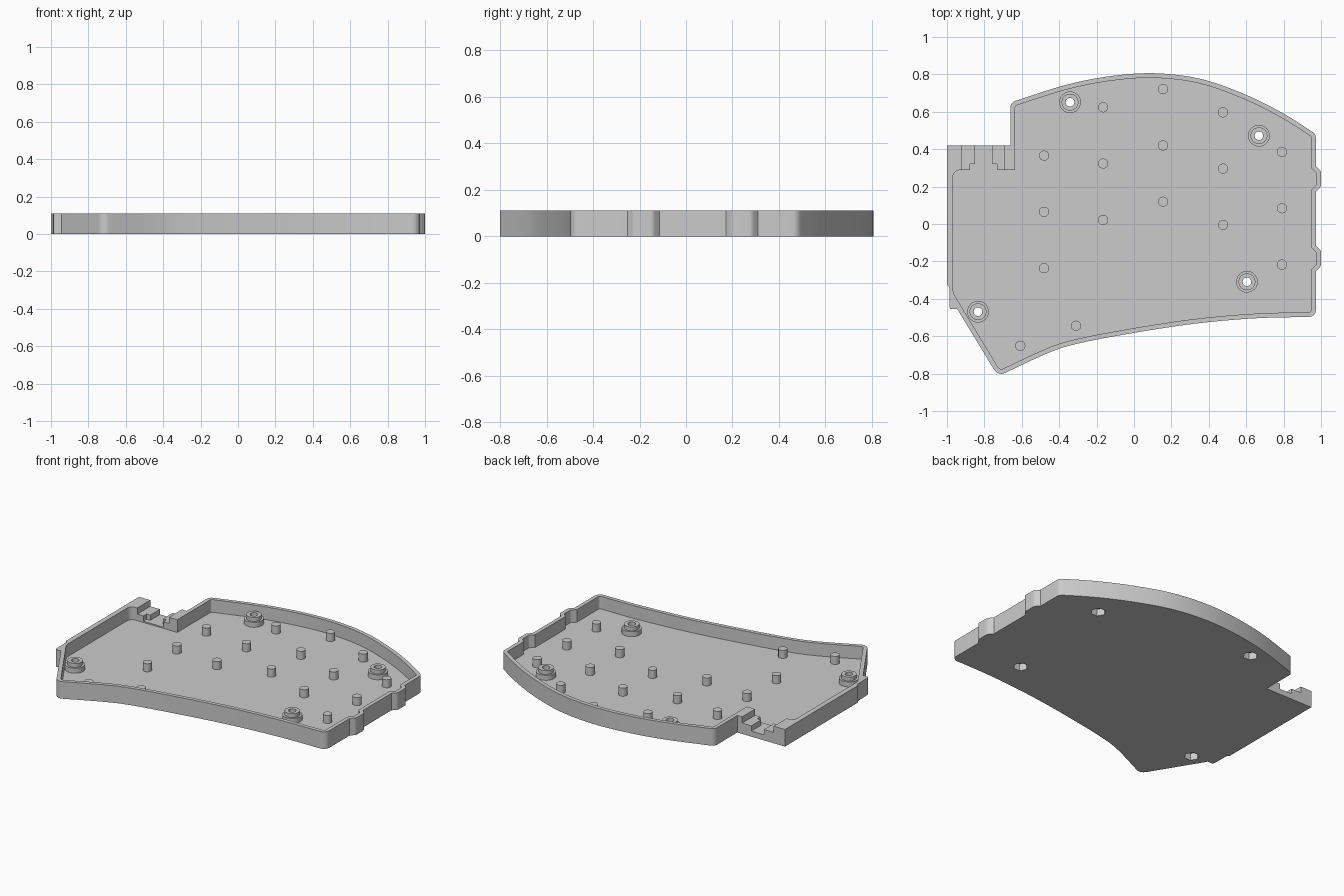
import bpy, bmesh, math
from mathutils import Vector

if "Cube" in bpy.data.objects:
    bpy.data.objects.remove(bpy.data.objects["Cube"])

HEIGHT, FLOOR, WALL = 0.11, 0.028, 0.025

grey = bpy.data.materials.new("plain_grey")
grey.use_nodes = True
grey.diffuse_color = (0.6, 0.6, 0.6, 1)
grey.node_tree.nodes["Principled BSDF"].inputs["Base Color"].default_value = (0.6, 0.6, 0.6, 1)


def spline(points, steps=5):
    """Smooth curve through the given points."""
    p = [Vector(q) for q in points]
    p = [2 * p[0] - p[1]] + p + [2 * p[-1] - p[-2]]
    out = []
    for a, b, c, d in zip(p, p[1:], p[2:], p[3:]):
        for i in range(steps):
            t = i / steps
            out.append(0.5 * (2 * b + (c - a) * t + (2 * a - 5 * b + 4 * c - d) * t * t
                              + (3 * b - a - 3 * c + d) * t ** 3))
    return out + [p[-2]]


def fillet(corners, steps=6):
    """Round each (x, y, radius) corner of a closed outline."""
    out = []
    for i, (x, y, r) in enumerate(corners):
        v = Vector((x, y))
        if not r:
            out.append(v)
            continue
        a = (Vector(corners[i - 1][:2]) - v).normalized()
        b = (Vector(corners[(i + 1) % len(corners)][:2]) - v).normalized()
        half = a.angle(b) / 2
        centre = v + (a + b).normalized() * r / math.sin(half)
        start = v + a * r / math.tan(half) - centre
        end = v + b * r / math.tan(half) - centre
        for k in range(steps + 1):
            t = k / steps
            out.append(centre + (start * (1 - t) + end * t).normalized() * r)
    return out


def inset(points, d):
    """Move a clockwise outline inwards by d."""
    out = []
    for i, v in enumerate(points):
        e1 = (v - points[i - 1]).normalized()
        e2 = (points[(i + 1) % len(points)] - v).normalized()
        n1, n2 = Vector((e1.y, -e1.x)), Vector((e2.y, -e2.x))
        out.append(v + (n1 + n2) * d / (1 + n1.dot(n2)))
    return out


def ring(bm, points, z):
    return [bm.verts.new((p[0], p[1], z)) for p in points]


def skin(bm, low, high):
    """Side faces between two matching rings."""
    for i in range(len(low)):
        bm.faces.new((low[i - 1], low[i], high[i], high[i - 1]))


def prism(bm, points, z0, z1):
    low, high = ring(bm, points, z0), ring(bm, points, z1)
    skin(bm, low, high)
    bm.faces.new(low)
    bm.faces.new(high)


def circle(centre, r, sides):
    return [(centre[0] + r * math.cos(math.tau * i / sides),
             centre[1] + r * math.sin(math.tau * i / sides)) for i in range(sides)]


def finish(name, bm):
    bmesh.ops.recalc_face_normals(bm, faces=bm.faces)
    mesh = bpy.data.meshes.new(name)
    bm.to_mesh(mesh)
    bm.free()
    mesh.materials.append(grey)
    obj = bpy.data.objects.new(name, mesh)
    bpy.context.collection.objects.link(obj)
    return obj


def solid(name, prisms):
    bm = bmesh.new()
    for points, z0, z1 in prisms:
        prism(bm, points, z0, z1)
    return finish(name, bm)


def combine(target, operation, prisms):
    tool = solid("tool", prisms)
    tool.hide_render = True
    mod = target.modifiers.new("combine", 'BOOLEAN')
    mod.object, mod.operation, mod.solver = tool, operation, 'EXACT'
    graph = bpy.context.evaluated_depsgraph_get()
    mesh = bpy.data.meshes.new_from_object(target.evaluated_get(graph))
    target.modifiers.clear()
    target.data = mesh
    bpy.data.objects.remove(tool)


# Shared edges: curved back, right side with two bumps, curved front, tail
back = spline([(-0.66, 0.65), (-0.37, 0.742), (-0.13, 0.79), (0.11, 0.806), (0.36, 0.775),
               (0.6, 0.69), (0.8, 0.59), (0.973, 0.48)])
front = spline([(0.973, -0.497), (0.67, -0.503), (0.35, -0.53), (0.03, -0.577),
                (-0.29, -0.637), (-0.46, -0.69), (-0.727, -0.814)])
edge = [(p.x, p.y, 0) for p in back]
edge[0], edge[-1] = (*edge[0][:2], 0.035), (*edge[-1][:2], 0.04)
for top in (0.31, -0.115):
    edge += [(0.973, top, 0), (1.0, top - 0.027, 0.03),
             (1.0, top - 0.11, 0.03), (0.973, top - 0.137, 0)]
edge += [(p.x, p.y, 0) for p in front]
edge[-len(front)] = (0.973, -0.497, 0.04)
edge[-1] = (-0.727, -0.814, 0.045)

outer = fillet(edge + [(-0.945, -0.455, 0), (-0.985, -0.455, 0.01), (-0.988, -0.335, 0),
                       (-1, -0.325, 0), (-1, 0.42, 0), (-0.66, 0.42, 0)])
cavity = inset(fillet(edge + [(-0.993, -0.374, 0.12), (-0.993, 0.313, 0.06),
                              (-0.66, 0.313, 0)]), WALL)

# Tray: underside, outer wall, rim, inner wall and floor
bm = bmesh.new()
outer_low, outer_high = ring(bm, outer, 0), ring(bm, outer, HEIGHT)
inner_low, inner_high = ring(bm, cavity, FLOOR), ring(bm, cavity, HEIGHT)
skin(bm, outer_low, outer_high)
skin(bm, inner_low, inner_high)
bm.faces.new(outer_low)
bm.faces.new(inner_low)
rim = [bm.edges.get((loop[i - 1], loop[i]))
       for loop in (outer_high, inner_high) for i in range(len(loop))]
bmesh.ops.triangle_fill(bm, edges=rim, use_beauty=True, normal=(0, 0, 1))
tray = finish("tray", bm)

# Stepped connector recess in the rear block
recess = [(-0.92, 0.27), (-0.695, 0.27), (-0.695, 0.45), (-0.92, 0.45)]
combine(tray, 'DIFFERENCE', [(recess, 0.07, 0.2)])
slot = [(-0.877, 0.27), (-0.733, 0.27), (-0.733, 0.32), (-0.76, 0.32),
        (-0.76, 0.45), (-0.85, 0.45), (-0.85, 0.32), (-0.877, 0.32)]
combine(tray, 'DIFFERENCE', [(slot, 0.036, 0.2)])

# Two-tier screw bosses with hexagonal nut pockets below
bosses = [(-0.342, 0.651), (0.668, 0.472), (0.604, -0.309), (-0.834, -0.469)]
for operation, r, sides, z0, z1 in (('UNION', 0.058, 32, 0.01, 0.06),
                                    ('UNION', 0.045, 32, 0.015, 0.085),
                                    ('DIFFERENCE', 0.045, 6, -0.1, 0.045),
                                    ('DIFFERENCE', 0.023, 24, -0.1, 0.2)):
    combine(tray, operation, [(circle(c, r, sides), z0, z1) for c in bosses])

# Support pins in staggered columns of three, plus two at the tail
columns = [(-0.481, 0.366), (-0.165, 0.624), (0.155, 0.721), (0.476, 0.597), (0.791, 0.385)]
spots = [(x, y - 0.301 * row) for x, y in columns for row in range(3)]
spots += [(-0.31, -0.544), (-0.608, -0.651)]
pins = solid("support_pins", [(circle(c, 0.027, 24), FLOOR - 0.008, 0.08) for c in spots])

# Smooth shading on the rounded walls
for obj in (tray, pins):
    bpy.ops.object.select_all(action='DESELECT')
    obj.select_set(True)
    bpy.context.view_layer.objects.active = obj
    bpy.ops.object.shade_smooth_by_angle(angle=math.radians(30))
